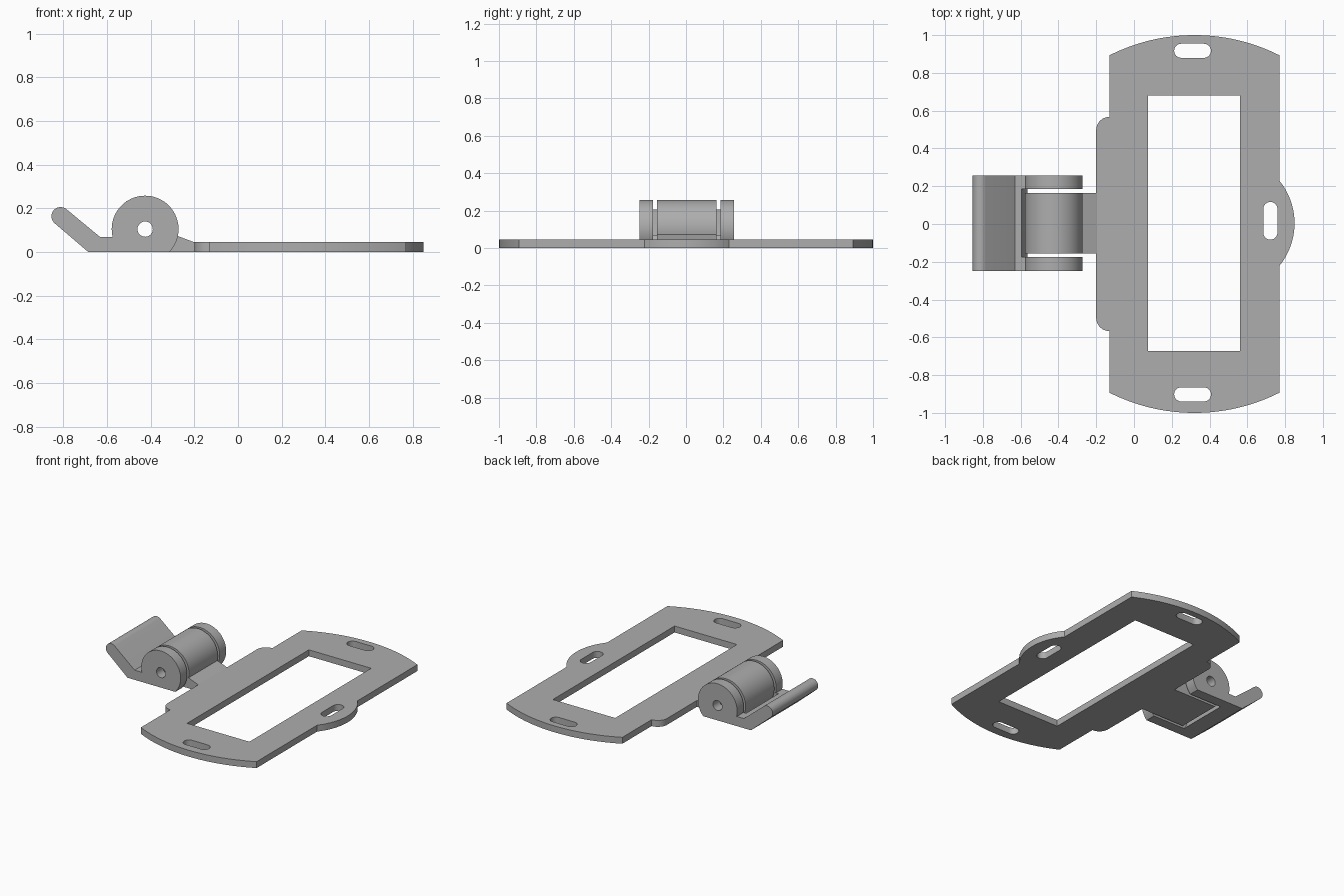
import bpy, bmesh
from math import sin, cos, radians, acos, asin, degrees

if "Cube" in bpy.data.objects:
    bpy.data.objects.remove(bpy.data.objects["Cube"], do_unlink=True)

grey = bpy.data.materials.new("plain grey")
grey.use_nodes = True
COLOUR = (0.42, 0.42, 0.42, 1)
grey.diffuse_color = COLOUR
grey.node_tree.nodes["Principled BSDF"].inputs["Base Color"].default_value = COLOUR


def arc(cx, cy, r, start, end, steps=24):
    """Points on an arc, angles in degrees."""
    angles = [radians(start + (end - start) * i / steps) for i in range(steps + 1)]
    return [(cx + r * cos(a), cy + r * sin(a)) for a in angles]


def prism(name, outline, low, high, axis="z"):
    """Extrude an outline in XY along z, or an outline in XZ along y."""
    bm = bmesh.new()

    def place(p, h):
        return (p[0], p[1], h) if axis == "z" else (p[0], h, p[1])

    face = bm.faces.new([bm.verts.new(place(p, low)) for p in outline])
    moved = bmesh.ops.extrude_face_region(bm, geom=[face])["geom"]
    step = place((0, 0), high - low)
    bmesh.ops.translate(bm, vec=step, verts=[v for v in moved if isinstance(v, bmesh.types.BMVert)])
    bmesh.ops.remove_doubles(bm, verts=bm.verts, dist=1e-5)
    bmesh.ops.recalc_face_normals(bm, faces=bm.faces)
    mesh = bpy.data.meshes.new(name)
    bm.to_mesh(mesh)
    bm.free()
    obj = bpy.data.objects.new(name, mesh)
    bpy.context.collection.objects.link(obj)
    return obj


def cut(obj, cutters):
    """Subtract each cutter, then remove it."""
    for cutter in cutters:
        mod = obj.modifiers.new("cut", "BOOLEAN")
        mod.operation, mod.solver, mod.object = "DIFFERENCE", "EXACT", cutter
        bpy.context.view_layer.update()
        shape = obj.evaluated_get(bpy.context.evaluated_depsgraph_get())
        mesh = bpy.data.meshes.new_from_object(shape)
        obj.modifiers.clear()
        obj.data = mesh
        bpy.data.objects.remove(cutter, do_unlink=True)


def finish(obj):
    obj.data.materials.clear()
    obj.data.materials.append(grey)
    bpy.ops.object.select_all(action="DESELECT")
    obj.select_set(True)
    bpy.context.view_layer.objects.active = obj
    bpy.ops.object.shade_smooth_by_angle(angle=radians(25))


def slot(x, y, length, width, upright=False):
    """Cutter for a round-ended slot through the plate."""
    r, half = width / 2, (length - width) / 2
    if upright:
        pts = arc(x, y + half, r, 0, 180, 12) + arc(x, y - half, r, 180, 360, 12)
    else:
        pts = arc(x + half, y, r, -90, 90, 12) + arc(x - half, y, r, 90, 270, 12)
    return prism("slot_cutter", pts, -0.1, 0.2)


# Frame plate with bowed ends, a bump on one side and a tab on the other
MID, HALF, THICK = 0.32, 0.45, 0.045
bow = degrees(acos(HALF))
bump = degrees(asin(0.225 / 0.356))
left, right = MID - HALF, MID + HALF
outline = (arc(MID, 0, 1, bow, 180 - bow, 32)
           + arc(left, 0.497, 0.07, 90, 180, 12)
           + arc(left, -0.497, 0.07, 180, 270, 12)
           + arc(MID, 0, 1, 180 + bow, 360 - bow, 32)
           + arc(0.494, 0.004, 0.356, -bump, bump))
outline = [(min(x, right), y) if abs(y) > 0.3 else (x, y) for x, y in outline]
plate = prism("frame_plate", outline, 0, THICK)
window = prism("window_cutter", [(0.075, -0.673), (0.56, -0.673), (0.56, 0.68), (0.075, 0.68)], -0.1, 0.2)
cut(plate, [window, slot(0.31, 0.917, 0.195, 0.075), slot(0.31, -0.902, 0.195, 0.075),
            slot(0.722, 0.017, 0.2, 0.075, upright=True)])
finish(plate)

# Hinge dimensions
HX, HZ, R, SHIFT = -0.425, 0.105, 0.153, 0.004
dip = degrees(asin(HZ / R))


def pin_hole():
    return prism("pin_cutter", arc(HX, HZ, 0.035, 0, 345, 23), -0.5, 0.5, "y")


# Middle knuckle with the arm that meets the plate
knuckle_outline = [(-0.2, 0), (-0.2, THICK)] + arc(HX, HZ, R, -12, 180 + dip, 48)
knuckle = prism("hinge_knuckle", knuckle_outline, SHIFT - 0.16, SHIFT + 0.16, "y")
cut(knuckle, [pin_hole()])
finish(knuckle)

# Lever with two cheeks around the knuckle and a round-tipped thumb tab
lever_outline = (arc(HX, HZ, R, -dip, 195, 48) + [(HX - R, 0.068), (-0.63, 0.068)]
                 + arc(-0.812, 0.164, 0.042, 51, 231, 16) + [(-0.685, 0)])
lever = prism("hinge_lever", lever_outline, SHIFT - 0.253, SHIFT + 0.253, "y")
clearance = prism("clearance_cutter", arc(HX, HZ, 0.175, 0, 355, 71), SHIFT - 0.18, SHIFT + 0.18, "y")
cut(lever, [clearance, pin_hole()])
finish(lever)
